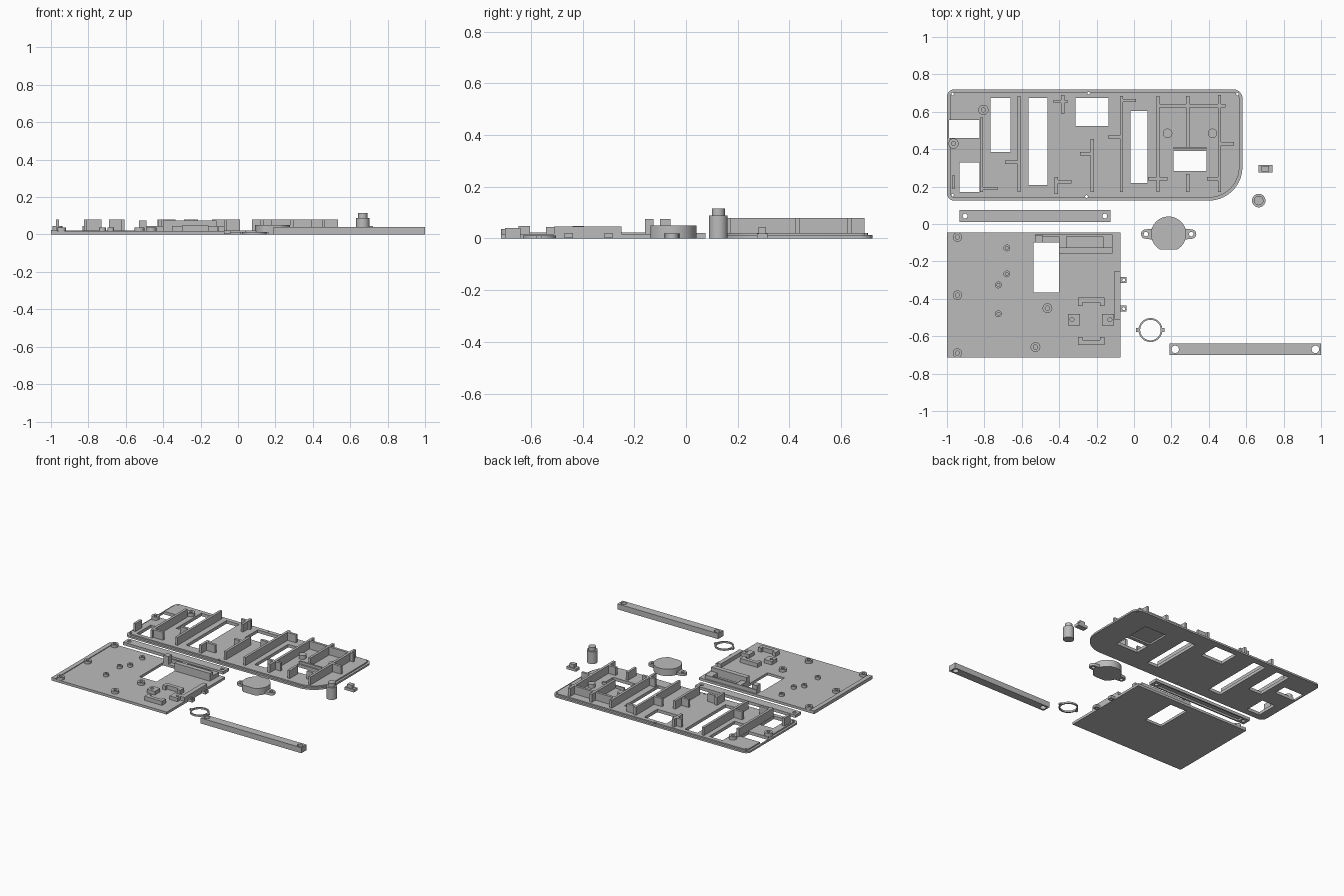
import bpy, bmesh
from math import sin, cos, pi, radians

if "Cube" in bpy.data.objects:
    bpy.data.objects.remove(bpy.data.objects["Cube"], do_unlink=True)

grey = bpy.data.materials.new("plain grey")
grey.use_nodes = True
grey.diffuse_color = (0.5, 0.5, 0.5, 1)
grey.node_tree.nodes["Principled BSDF"].inputs["Base Color"].default_value = (0.5, 0.5, 0.5, 1)


def loft(bm, rings):
    """Closed solid through matching rings of points."""
    loops = [[bm.verts.new(p) for p in ring] for ring in rings]
    n = len(loops[0])
    for a, b in zip(loops, loops[1:]):
        for i in range(n):
            bm.faces.new((a[i], a[(i + 1) % n], b[(i + 1) % n], b[i]))
    bm.faces.new(loops[0][::-1])
    bm.faces.new(loops[-1])


def box(bm, x0, x1, y0, y1, z0, z1):
    loft(bm, [[(x0, y0, z), (x1, y0, z), (x1, y1, z), (x0, y1, z)] for z in (z0, z1)])


def disc(bm, x, y, steps, n=32):
    """Turned solid from (radius, height) steps."""
    loft(bm, [[(x + r * cos(2 * pi * i / n), y + r * sin(2 * pi * i / n), z)
               for i in range(n)] for r, z in steps])


def tube(bm, x, y, ro, ri, z0, z1, n=32):
    circle = [[[bm.verts.new((x + r * cos(2 * pi * i / n), y + r * sin(2 * pi * i / n), z))
                for i in range(n)] for r, z in ((ro, z0), (ro, z1), (ri, z1), (ri, z0))]][0]
    for k in range(4):
        a, b = circle[k], circle[(k + 1) % 4]
        for i in range(n):
            bm.faces.new((a[i], a[(i + 1) % n], b[(i + 1) % n], b[i]))


def rounded(x0, x1, y0, y1, radii, inset, z, n=10):
    """Rounded rectangle ring, corners from lower left anticlockwise."""
    pts = []
    corners = ((x0, y0, 1, 1), (x1, y0, -1, 1), (x1, y1, -1, -1), (x0, y1, 1, -1))
    for k, ((cx, cy, sx, sy), r) in enumerate(zip(corners, radii)):
        for i in range(n + 1):
            a = pi + k * pi / 2 + i * pi / 2 / n
            pts.append((cx + sx * r + (r - inset) * cos(a), cy + sy * r + (r - inset) * sin(a), z))
    return pts


def make(name, bm, cut=None):
    """Turn a bmesh into an object, optionally cutting holes with another."""
    bmesh.ops.recalc_face_normals(bm, faces=bm.faces)
    mesh = bpy.data.meshes.new(name)
    bm.to_mesh(mesh)
    bm.free()
    mesh.materials.append(grey)
    ob = bpy.data.objects.new(name, mesh)
    bpy.context.collection.objects.link(ob)
    if cut:
        tool = make(name + "_cutter", cut)
        tool.hide_render = True
        mod = ob.modifiers.new("holes", "BOOLEAN")
        mod.operation, mod.solver, mod.object = "DIFFERENCE", "EXACT", tool
    bpy.ops.object.select_all(action="DESELECT")
    ob.select_set(True)
    bpy.context.view_layer.objects.active = ob
    if cut:
        bpy.ops.object.modifier_apply(modifier="holes")
        bpy.data.objects.remove(tool, do_unlink=True)
    bpy.ops.object.shade_smooth_by_angle(angle=radians(30))
    return ob


# Large panel with stepped edge, windows and screw holes
bm, cut = bmesh.new(), bmesh.new()
radii = (0.04, 0.18, 0.05, 0.04)
loft(bm, [rounded(-1, 0.58, 0.125, 0.72, radii, i, z)
          for i, z in ((0, 0), (0, 0.013), (0.016, 0.013), (0.016, 0.022))])
for x0, x1, y0, y1 in ((-0.99, -0.826, 0.46, 0.556), (-0.933, -0.826, 0.17, 0.33),
                       (-0.767, -0.66, 0.385, 0.674), (-0.564, -0.463, 0.208, 0.674),
                       (-0.313, -0.136, 0.524, 0.674), (-0.019, 0.072, 0.219, 0.604),
                       (0.211, 0.388, 0.283, 0.39)):
    box(cut, x0, x1, y0, y1, -0.05, 0.05)
box(cut, 0.211, 0.388, 0.415, 0.58, -0.05, 0.012)
for x, y in ((-0.97, 0.695), (-0.243, 0.7), (0.553, 0.695), (-0.97, 0.155), (-0.254, 0.147)):
    disc(cut, x, y, ((0.007, -0.05), (0.007, 0.05)), 16)
make("panel", bm, cut)

# Upright ribs on the panel: long ones across, short ones along
bm = bmesh.new()
w = 0.009
for x, y0, y1 in ((-0.615, 0.17, 0.684), (-0.815, 0.17, 0.57), (-0.965, 0.19, 0.26),
                  (-0.415, 0.16, 0.25), (-0.38, 0.59, 0.69), (-0.224, 0.17, 0.455),
                  (-0.067, 0.17, 0.684), (0.128, 0.17, 0.684), (0.288, 0.41, 0.684),
                  (0.288, 0.17, 0.267), (0.457, 0.17, 0.69)):
    box(bm, x - w, x + w, y0, y1, 0.015, 0.08)
for y, x0, x1 in ((0.33, -0.69, -0.615), (0.19, -0.815, -0.73), (0.225, -0.41, -0.335),
                  (0.655, -0.43, -0.355), (0.375, -0.29, -0.224), (0.66, -0.067, 0.01),
                  (0.465, -0.14, -0.067), (0.633, 0.128, 0.49), (0.43, 0.457, 0.535),
                  (0.242, 0.075, 0.18), (0.242, 0.39, 0.457)):
    box(bm, x0, x1, y - w, y + w, 0.015, 0.0795)
box(bm, 0.211, 0.388, 0.4, 0.412, 0.015, 0.04)
make("panel_ribs", bm)

# Posts on the panel
bm = bmesh.new()
for x in (0.18, 0.42):
    disc(bm, x, 0.485, ((0.025, 0.015), (0.025, 0.05)))
for x, y in ((-0.805, 0.61), (-0.965, 0.43)):
    tube(bm, x, y, 0.027, 0.011, 0.015, 0.045)
make("panel_posts", bm)

# Square board with raised left strip and window
bm, cut = bmesh.new(), bmesh.new()
loft(bm, [[(x, y, z) for x, z in ((-1, 0), (-0.073, 0), (-0.073, 0.018), (-0.968, 0.018),
                                  (-0.968, 0.023), (-1, 0.023))] for y in (-0.715, -0.045)])
box(cut, -0.537, -0.4, -0.365, -0.1, -0.05, 0.05)
make("board", bm, cut)

# Posts on the board
bm = bmesh.new()
for x, y, r in ((-0.68, -0.128, 0.018), (-0.68, -0.267, 0.018), (-0.725, -0.326, 0.018),
                (-0.725, -0.48, 0.018), (-0.463, -0.45, 0.026), (-0.527, -0.658, 0.026),
                (-0.944, -0.07, 0.025), (-0.944, -0.38, 0.025), (-0.944, -0.69, 0.025)):
    tube(bm, x, y, r, r * 0.45, 0.015, 0.037, 24)
make("board_posts", bm)

# Holder frame at the back of the board
bm = bmesh.new()
box(bm, -0.4, -0.115, -0.158, -0.125, 0.015, 0.075)
box(bm, -0.53, -0.115, -0.066, -0.055, 0.015, 0.045)
box(bm, -0.53, -0.49, -0.1, -0.06, 0.015, 0.075)
box(bm, -0.4, -0.36, -0.13, -0.06, 0.015, 0.045)
box(bm, -0.165, -0.115, -0.13, -0.06, 0.015, 0.045)
make("holder_frame", bm)

# Mirrored pair of U brackets, drilled pads, edge rail and tabs
bm, cut = bmesh.new(), bmesh.new()
for s in (-1, 1):
    for x0, x1, a, b in ((-0.3, -0.158, 0.1, 0.127), (-0.3, -0.275, 0.082, 0.1),
                         (-0.183, -0.158, 0.082, 0.1)):
        ya, yb = sorted((-0.521 + s * a, -0.521 + s * b))
        box(bm, x0, x1, ya, yb, 0.015, 0.048)
make("u_brackets", bm)
bm = bmesh.new()
for x in (-0.322, -0.139):
    box(bm, x - 0.032, x + 0.032, -0.542, -0.48, 0.015, 0.044)
    disc(cut, x + 0.01 * (1 if x > -0.2 else -1), -0.511, ((0.011, 0.02), (0.011, 0.06)), 16)
make("drilled_pads", bm, cut)
bm = bmesh.new()
box(bm, -0.105, -0.073, -0.51, -0.25, 0.015, 0.046)
make("edge_rail", bm)
bm, cut = bmesh.new(), bmesh.new()
for y in (-0.3, -0.453):
    box(bm, -0.078, -0.04, y - 0.016, y + 0.016, 0.002, 0.022)
    disc(cut, -0.055, y, ((0.008, -0.05), (0.008, 0.05)), 16)
make("edge_tabs", bm, cut)

# Drilled bars: a hollow low one and a taller one
for name, x0, x1, y0, y1, h, r, shell in (("low_bar", -0.933, -0.126, 0.01, 0.075, 0.021, 0.013, True),
                                          ("tall_bar", 0.19, 1, -0.7, -0.64, 0.04, 0.02, False)):
    bm, cut = bmesh.new(), bmesh.new()
    box(bm, x0, x1, y0, y1, 0, h)
    for x in (x0 + 0.03, x1 - 0.03):
        disc(cut, x, (y0 + y1) / 2, ((r, -0.05), (r, 0.1)))
    if shell:
        box(cut, x0 + 0.055, x1 - 0.055, y0 + 0.01, y1 - 0.01, -0.02, h - 0.007)
    make(name, bm, cut)

# Round housing flattened at the front, with two ears
bm = bmesh.new()
loft(bm, [[(0.185 + 0.094 * cos(i * pi / 24), max(-0.137, -0.054 + 0.094 * sin(i * pi / 24)), z)
           for i in range(48)] for z in (0, 0.05)])
make("round_housing", bm)
for name, s in (("left_ear", 1), ("right_ear", -1)):
    bm, cut = bmesh.new(), bmesh.new()
    arc = [(0.185 + s * (0.123 + 0.025 * sin(i * pi / 12)), -0.054 + 0.025 * cos(i * pi / 12))
           for i in range(13)]
    arc += [(0.185 + s * 0.08, -0.084), (0.185 + s * 0.08, -0.024)]
    loft(bm, [[(x, y, z) for x, y in arc] for z in (0, 0.02)])
    disc(cut, 0.185 + s * 0.121, -0.054, ((0.012, -0.05), (0.012, 0.05)))
    make(name, bm, cut)

# Thin ring with side nubs
bm = bmesh.new()
tube(bm, 0.088, -0.567, 0.064, 0.055, 0, 0.012, 48)
for s in (-1, 1):
    box(bm, 0.088 + s * 0.069 - 0.007, 0.088 + s * 0.069 + 0.007, -0.577, -0.557, 0, 0.012)
make("ring", bm)

# Stepped button and small clip
bm = bmesh.new()
disc(bm, 0.667, 0.125, ((0.036, 0), (0.036, 0.088), (0.025, 0.088), (0.025, 0.115)))
make("button", bm)
bm = bmesh.new()
box(bm, 0.665, 0.74, 0.275, 0.315, 0, 0.02)
box(bm, 0.683, 0.722, 0.28, 0.31, 0.015, 0.045)
make("clip", bm)
